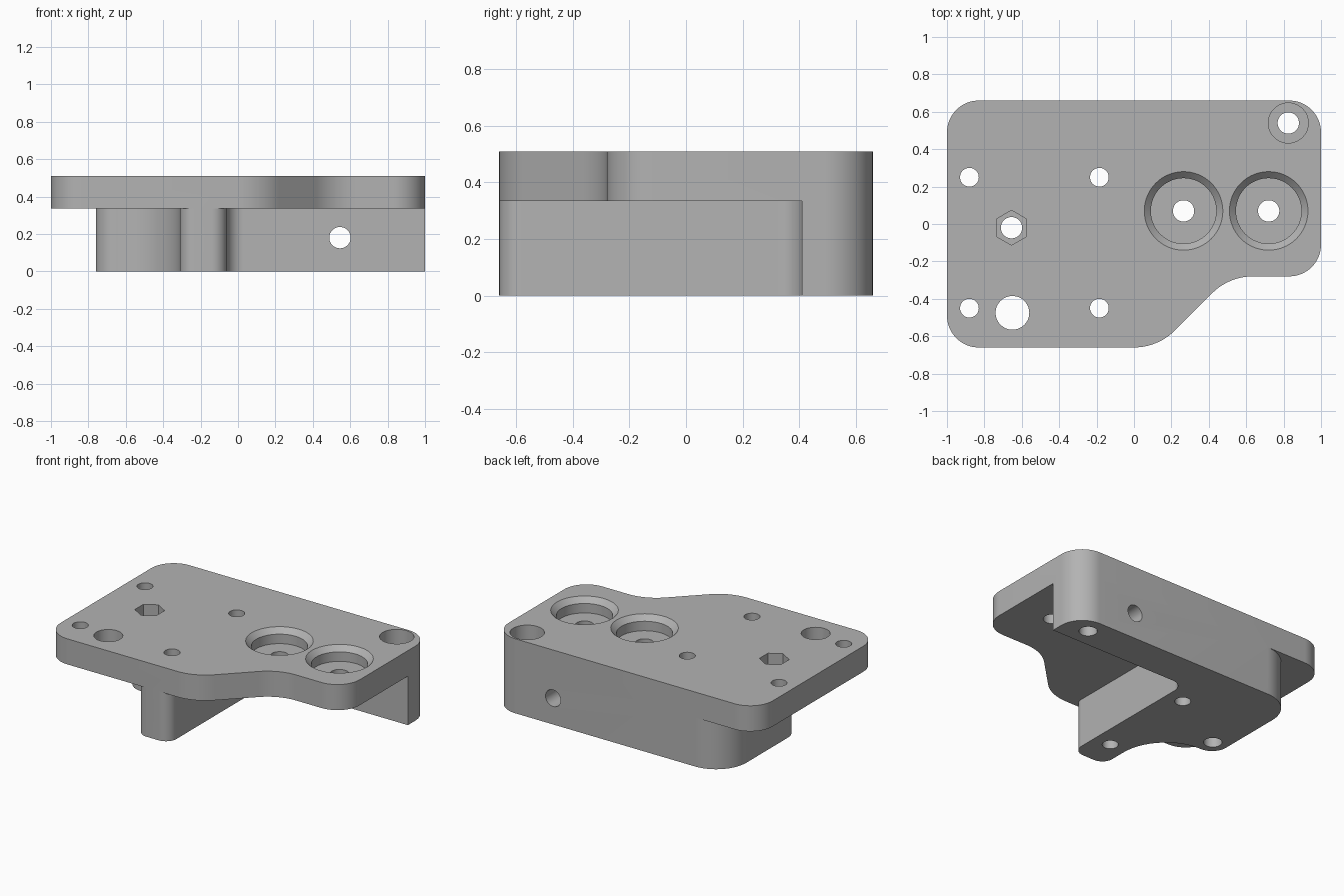
import bpy, bmesh
from math import pi, cos, sin, tan
from mathutils import Vector, Matrix

if "Cube" in bpy.data.objects:
    bpy.data.objects.remove(bpy.data.objects["Cube"], do_unlink=True)

TOP, UNDER, EPS = 0.51, 0.335, 0.05

grey = bpy.data.materials.new("plain_grey")
grey.use_nodes = True
colour = (0.45, 0.45, 0.45, 1)
grey.diffuse_color = colour
grey.node_tree.nodes["Principled BSDF"].inputs["Base Color"].default_value = colour


def finish(name, bm):
    bmesh.ops.recalc_face_normals(bm, faces=bm.faces)
    mesh = bpy.data.meshes.new(name)
    bm.to_mesh(mesh)
    bm.free()
    mesh.materials.append(grey)
    obj = bpy.data.objects.new(name, mesh)
    bpy.context.collection.objects.link(obj)
    return obj


def rounded_outline(corners, steps=16):
    """Fillet each (x, y, radius) corner, convex or concave."""
    out = []
    for i, (x, y, r) in enumerate(corners):
        p = Vector((x, y))
        if r == 0:
            out.append(p)
            continue
        a = (Vector(corners[i - 1][:2]) - p).normalized()
        b = (Vector(corners[(i + 1) % len(corners)][:2]) - p).normalized()
        half = a.angle(b) / 2
        centre = p + (a + b).normalized() * r / sin(half)
        start = p + a * r / tan(half) - centre
        end = p + b * r / tan(half) - centre
        sweep = start.angle_signed(end)
        for k in range(steps + 1):
            # angle_signed is clockwise-positive
            out.append(centre + Matrix.Rotation(-sweep * k / steps, 2) @ start)
    return out


def slab(name, corners, z0, z1):
    bm = bmesh.new()
    face = bm.faces.new([bm.verts.new((p.x, p.y, z0)) for p in rounded_outline(corners)])
    top = bmesh.ops.extrude_face_region(bm, geom=[face])
    verts = [g for g in top["geom"] if isinstance(g, bmesh.types.BMVert)]
    bmesh.ops.translate(bm, verts=verts, vec=(0, 0, z1 - z0))
    return finish(name, bm)


def turned(rings, matrix, sides=64):
    """Closed solid from (radius, height) rings, used as a cutter."""
    bm = bmesh.new()
    loops = [[bm.verts.new((r * sin(2 * pi * k / sides), r * cos(2 * pi * k / sides), z))
              for k in range(sides)] for r, z in rings]
    for lo, hi in zip(loops, loops[1:]):
        for k in range(sides):
            n = (k + 1) % sides
            bm.faces.new((lo[k], lo[n], hi[n], hi[k]))
    bm.faces.new(loops[0])
    bm.faces.new(loops[-1])
    bm.transform(matrix)
    return finish("cutter", bm)


def combine(body, other, operation):
    mod = body.modifiers.new("combine", 'BOOLEAN')
    mod.operation, mod.solver, mod.object = operation, 'EXACT', other
    bpy.context.view_layer.objects.active = body
    bpy.ops.object.modifier_apply(modifier=mod.name)
    bpy.data.objects.remove(other, do_unlink=True)


def bore(x, y, r, z0=-EPS, z1=TOP + EPS, sides=64):
    combine(body, turned([(r, z0), (r, z1)], Matrix.Translation((x, y, 0)), sides), 'DIFFERENCE')


# Top plate with the angled front cut-out
body = slab("mounting_plate", [
    (-1, -0.66, 0.17), (0.128, -0.66, 0.31), (0.508, -0.28, 0.31),
    (1, -0.28, 0.17), (1, 0.66, 0.17), (-1, 0.66, 0.17)], UNDER, TOP)

# Lower block: rear bar, front leg and scooped clearance
block = slab("lower_block", [
    (-0.31, -0.66, 0.08), (-0.06, -0.66, 0.08), (-0.06, 0.41, 0.09), (1, 0.41, 0),
    (1, 0.66, 0.17), (-0.76, 0.66, 0.23), (-0.76, -0.13, 0.11), (-0.31, -0.13, 0.34)],
    0, UNDER)
combine(body, block, 'UNION')

# Four mounting holes and the large access hole
for x in (-0.88, -0.185):
    for y in (-0.45, 0.25):
        bore(x, y, 0.05)
bore(-0.65, -0.475, 0.09)

# Hexagonal nut pocket with its bolt hole
bore(-0.655, -0.02, 0.057)
bore(-0.655, -0.02, 0.093, TOP - 0.2, sides=6)

# Counterbored rear corner hole
bore(0.825, 0.54, 0.057)
bore(0.825, 0.54, 0.107, TOP - 0.2)

# Two bearing seats with chamfered rims
for x in (0.265, 0.72):
    bore(x, 0.07, 0.057)
    seat = turned([(0.175, TOP - 0.1), (0.175, TOP - 0.035), (0.21, TOP), (0.21, TOP + EPS)],
                  Matrix.Translation((x, 0.07, 0)))
    combine(body, seat, 'DIFFERENCE')

# Cross hole through the rear bar
cross = Matrix.Translation((0.545, 0.54, 0.18)) @ Matrix.Rotation(pi / 2, 4, 'X')
combine(body, turned([(0.057, -0.3), (0.057, 0.3)], cross), 'DIFFERENCE')

bpy.ops.object.select_all(action='DESELECT')
body.select_set(True)
bpy.context.view_layer.objects.active = body
bpy.ops.object.shade_smooth_by_angle(angle=pi / 6)
